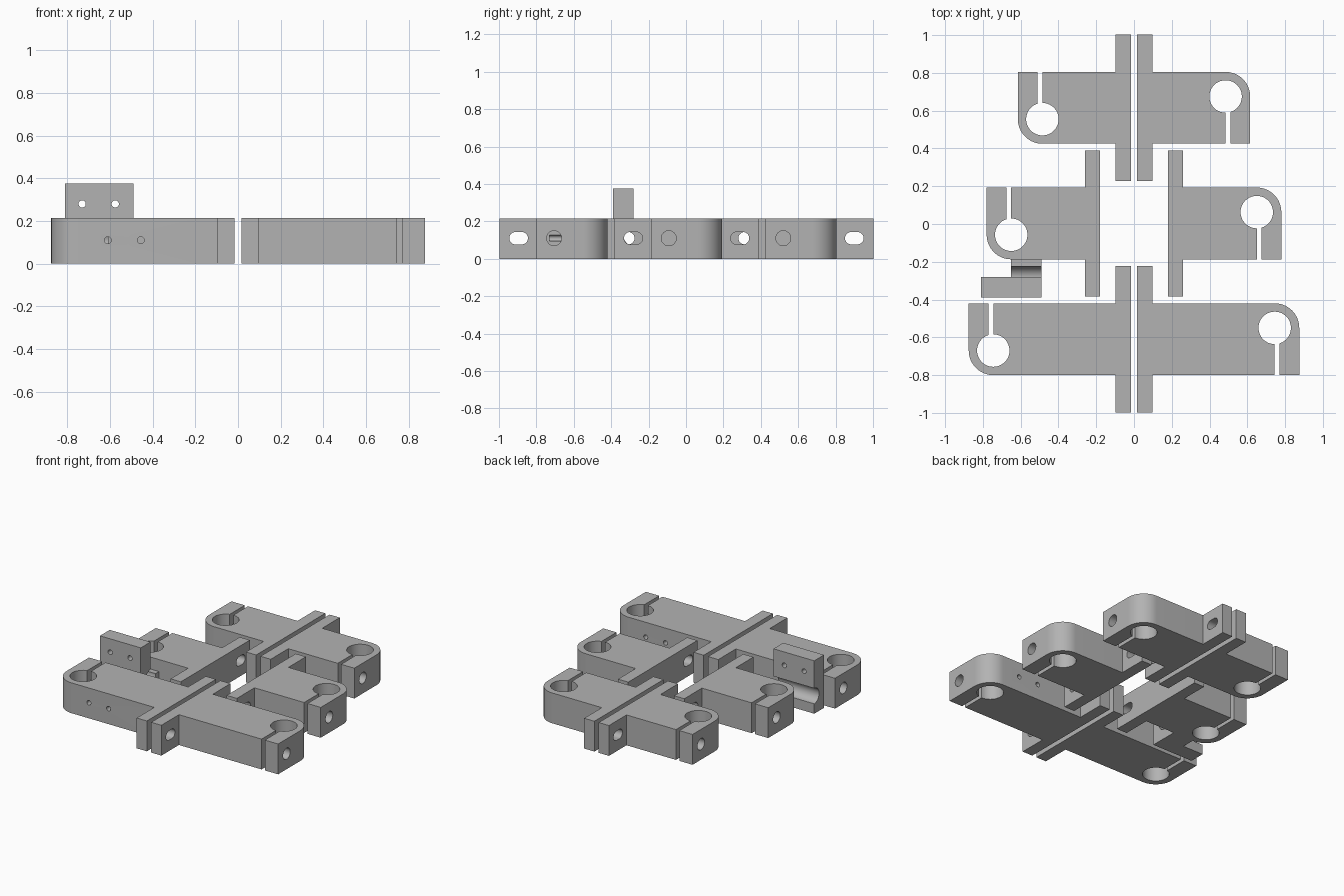
import bpy, bmesh
from math import sin, cos, pi, radians
from mathutils import Matrix, Vector

cube = bpy.data.objects.get("Cube")
if cube:
    bpy.data.objects.remove(cube, do_unlink=True)

HEIGHT = 0.215
MID = 0.11

grey = bpy.data.materials.new("machined grey")
grey.diffuse_color = (0.45, 0.45, 0.45, 1)
grey.use_nodes = True
grey.node_tree.nodes["Principled BSDF"].inputs["Base Color"].default_value = (0.45, 0.45, 0.45, 1)


def prism(name, outline, depth):
    """Extrude a flat outline upward from z = 0."""
    bm = bmesh.new()
    face = bm.faces.new([bm.verts.new((x, y, 0)) for x, y in outline])
    top = bmesh.ops.extrude_face_region(bm, geom=[face])["geom"]
    bmesh.ops.translate(bm, vec=(0, 0, depth), verts=[v for v in top if isinstance(v, bmesh.types.BMVert)])
    bmesh.ops.recalc_face_normals(bm, faces=bm.faces)
    mesh = bpy.data.meshes.new(name)
    bm.to_mesh(mesh)
    bm.free()
    obj = bpy.data.objects.new(name, mesh)
    bpy.context.collection.objects.link(obj)
    mesh.materials.append(grey)
    return obj


def arc(cx, cy, r, start, end, steps):
    angles = [radians(start + (end - start) * i / steps) for i in range(steps + 1)]
    return [(cx + r * cos(a), cy + r * sin(a)) for a in angles]


def rect(x0, x1, y0, y1):
    return [(x0, y0), (x1, y0), (x1, y1), (x0, y1)]


def bore(obj, start, direction, length, r, stretch=0):
    """Cut a round hole, or a slot stretched sideways, along a direction."""
    s = stretch / 2
    outline = arc(s, 0, r, -90, 90, 14) + arc(-s, 0, r, 90, 270, 14)
    if not stretch:
        outline = arc(0, 0, r, 0, 345, 23)
    cutter = prism("cutter", outline, length)
    z = Vector(direction).normalized()
    x = Vector((0, 0, 1)).cross(z)
    cutter.data.transform(Matrix.Translation(start) @ Matrix((x, z.cross(x), z)).transposed().to_4x4())
    cut(obj, cutter)


def cut(obj, tool, operation='DIFFERENCE'):
    mod = obj.modifiers.new("cut", 'BOOLEAN')
    mod.operation, mod.solver, mod.object = operation, 'EXACT', tool
    bpy.context.view_layer.objects.active = obj
    bpy.ops.object.modifier_apply(modifier=mod.name)
    bpy.data.objects.remove(tool, do_unlink=True)


def smooth(obj):
    bpy.ops.object.select_all(action='DESELECT')
    obj.select_set(True)
    bpy.context.view_layer.objects.active = obj
    bpy.ops.object.shade_smooth_by_angle(angle=radians(30))


def clamp_bracket(name, inner, outer, yc, pin_holes=False):
    """Flange plus arm with a split clamp bore; the right one is turned half round."""
    root, hx, hy = inner + 0.08, outer - 0.13, 0.06
    flange, arm, r, slit = 0.387, 0.19, 0.086, 0.026
    edge = 360 - 90 + math_deg(slit / r)
    outline = [(inner, -flange), (root, -flange), (root, -arm), (hx, -arm)]
    outline += arc(hx, hy, r, 270, edge - 360, 40)      # clamp bore
    outline += [(hx + slit, -arm), (outer, -arm)]
    outline += arc(hx, hy, 0.13, 0, 90, 16)             # rounded corner
    outline += [(root, arm), (root, flange), (inner, flange)]
    for side, turn in (("left", 0), ("right", pi)):
        obj = prism(f"{name}_{side}_clamp_bracket", outline, HEIGHT)
        bore(obj, (outer + 0.1, -0.095, MID), (-1, 0, 0), 0.365, 0.04)
        for y in (-0.285, 0.285):
            bore(obj, (inner - 0.05, y, MID), (1, 0, 0), 0.2, 0.033, 0.034)
        if pin_holes:
            for x in (0.455, 0.61):
                bore(obj, (x, arm + 0.05, MID), (0, -1, 0), 0.36, 0.016)
        obj.data.transform(Matrix.Translation((0, yc, 0)) @ Matrix.Rotation(turn, 4, 'Z'))
        smooth(obj)


def math_deg(ratio):
    """Angle in degrees whose sine is the ratio."""
    return math_asin(ratio) * 180 / pi


from math import asin as math_asin

# Three pairs of clamp brackets
clamp_bracket("back", 0.017, 0.615, 0.615)
clamp_bracket("middle", 0.18, 0.78, 0.003)
clamp_bracket("front", 0.017, 0.875, -0.61, pin_holes=True)

# Upright sensor plate with a grooved foot
plate = prism("mounting_plate", rect(-0.81, -0.49, -0.39, -0.28), 0.375)
foot = prism("foot", rect(-0.65, -0.49, -0.30, -0.187), 0.13)
cut(plate, foot, 'UNION')
bore(plate, (-0.9, -0.28, 0.125), (1, 0, 0), 0.5, 0.055)
for x in (-0.73, -0.575):
    bore(plate, (x, -0.5, 0.28), (0, 1, 0), 0.4, 0.017)
smooth(plate)
